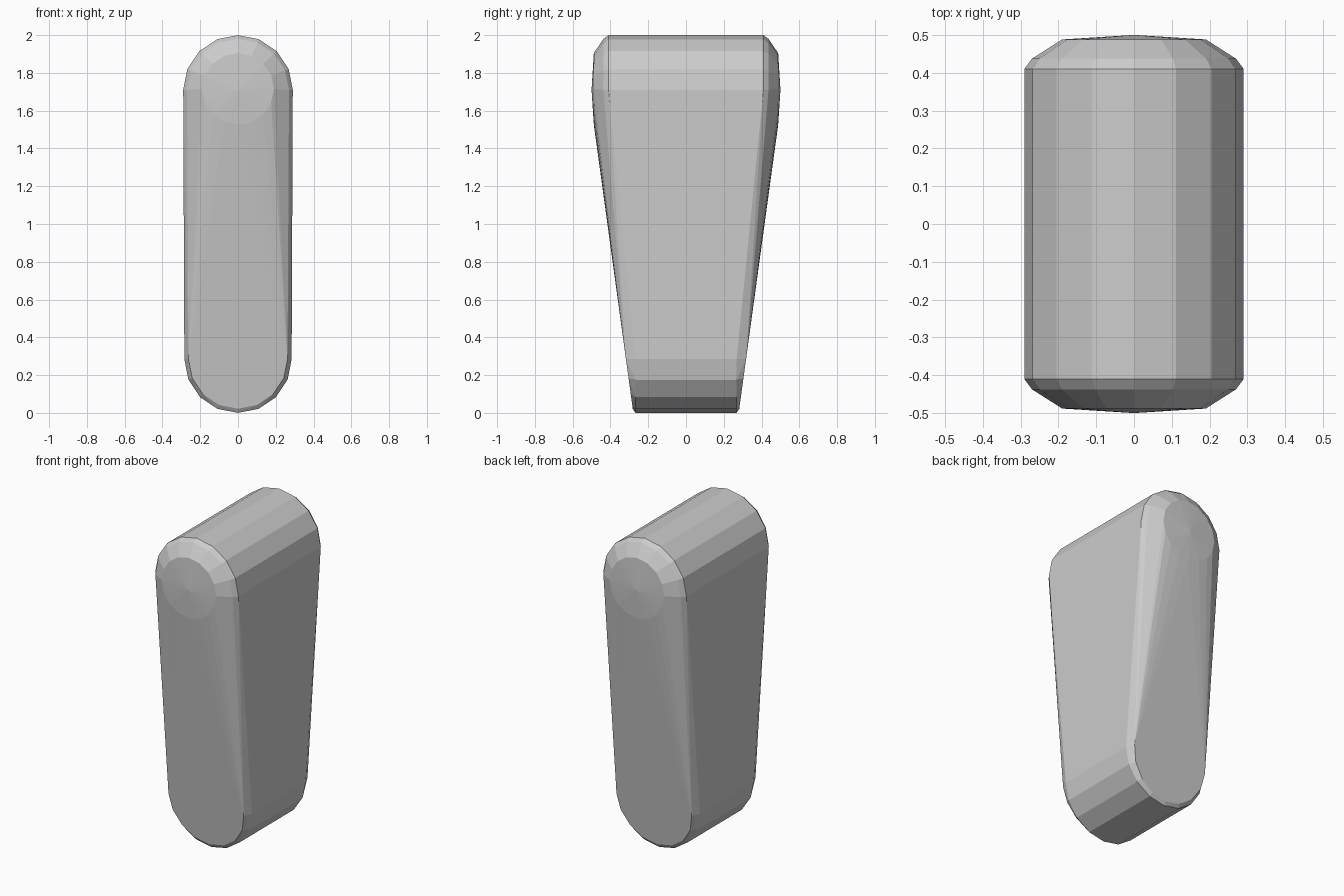
import bpy, bmesh
from math import sin, cos, pi

if "Cube" in bpy.data.objects:
    bpy.data.objects.remove(bpy.data.objects["Cube"])

SIDES = 16
bm = bmesh.new()


def ring(radius, zc, y, slope=0.0):
    """Mirrored pair of upright rings; slope leans the ring outwards with height."""
    for side in (-1, 1):
        for i in range(SIDES):
            a = 2 * pi * i / SIDES
            z = zc + radius * sin(a)
            bm.verts.new((radius * cos(a), side * (y + slope * z), z))


# Wide rounded top with bevelled round ends
ring(0.29, 1.71, 0.41)
ring(0.27, 1.71, 0.437)
ring(0.19, 1.715, 0.488)
for s in (-1, 1):
    bm.verts.new((0, s * 0.5, 1.71))

# Narrow rounded foot with leaning end faces
ring(0.284, 0.284, 0.268)
ring(0.262, 0.284, 0.279, 0.137)

# Skin the rings into one tapered convex body
res = bmesh.ops.convex_hull(bm, input=bm.verts[:])
junk = {g for g in res["geom_interior"] + res["geom_unused"]
        if isinstance(g, bmesh.types.BMVert)}
bmesh.ops.delete(bm, geom=list(junk), context='VERTS')
bmesh.ops.recalc_face_normals(bm, faces=bm.faces[:])

mesh = bpy.data.meshes.new("tapered_body")
bm.to_mesh(mesh)
bm.free()
bpy.context.collection.objects.link(bpy.data.objects.new("tapered_body", mesh))
